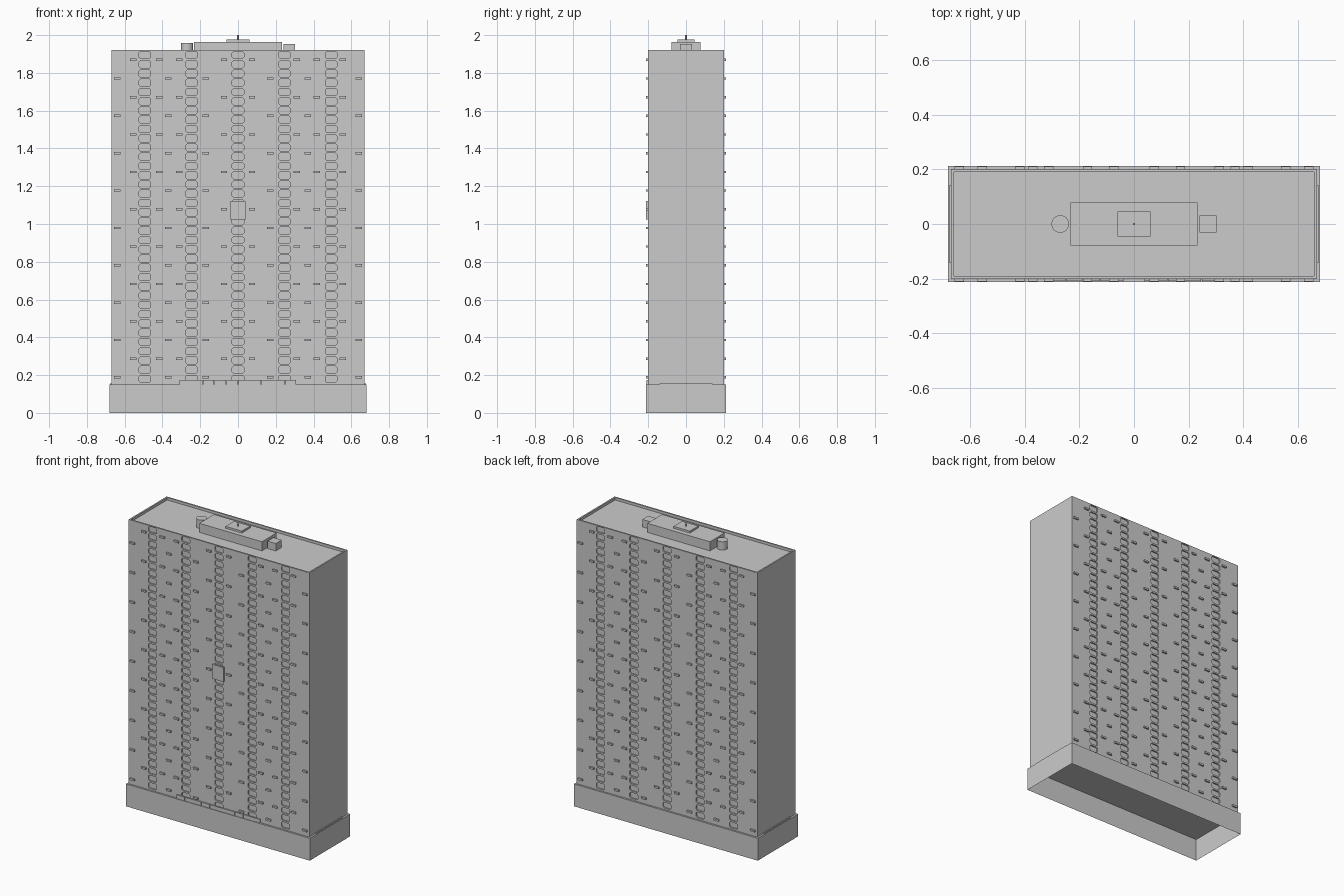
import bpy, bmesh, math
from mathutils import Vector

if "Cube" in bpy.data.objects:
    bpy.data.objects.remove(bpy.data.objects["Cube"])

HX, HY = 0.669, 0.201          # tower half width and half depth
Z0, ROOF, TOP = 0.15, 1.903, 1.92
COLS = [-0.493, -0.246, 0.0, 0.246, 0.493]
FLOORS, PITCH, FIRST = 36, 0.049, 0.18


def finish(name, bm):
    me = bpy.data.meshes.new(name)
    bm.to_mesh(me)
    bm.free()
    ob = bpy.data.objects.new(name, me)
    bpy.context.collection.objects.link(ob)
    return ob


def face(bm, pts, facing):
    f = bm.faces.new([bm.verts.new(p) for p in pts])
    f.normal_update()
    if f.normal.dot(Vector(facing)) < 0:
        f.normal_flip()


def add_box(bm, x0, x1, y0, y1, z0, z1):
    vs = bmesh.ops.create_cube(bm, size=1)["verts"]
    for v in vs:
        v.co = Vector((x1 if v.co.x > 0 else x0,
                       y1 if v.co.y > 0 else y0,
                       z1 if v.co.z > 0 else z0))
    return vs


def boxes(name, items):
    bm = bmesh.new()
    for b in items:
        add_box(bm, *b)
    return finish(name, bm)


def cylinder(name, x, y, z0, z1, r, sides, r2=None):
    bm = bmesh.new()
    vs = bmesh.ops.create_cone(bm, cap_ends=True, segments=sides, radius1=r,
                               radius2=r if r2 is None else r2, depth=z1 - z0)["verts"]
    bmesh.ops.translate(bm, verts=vs, vec=(x, y, (z0 + z1) / 2))
    return finish(name, bm)


# Podium: box open at the bottom
bm = bmesh.new()
add_box(bm, -0.681, 0.681, -0.213, 0.213, 0, Z0)
bm.normal_update()
bmesh.ops.delete(bm, geom=[f for f in bm.faces if f.normal.z < -0.5], context="FACES")
finish("podium", bm)

# Long facades with recessed eight-sided balcony openings
W, H, C, D = 0.031, 0.019, 0.008, 0.009


def facade(name, s):
    bm = bmesh.new()
    y, out = s * HY, (0, s, 0)

    def wall(x0, x1, z0, z1):
        face(bm, [(x0, y, z0), (x1, y, z0), (x1, y, z1), (x0, y, z1)], out)

    edges = [-HX] + [e for c in COLS for e in (c - W, c + W)] + [HX]
    for a, b in zip(edges[::2], edges[1::2]):
        wall(a, b, Z0, TOP)
    for c in COLS:
        z_prev = Z0
        for i in range(FLOORS):
            z = FIRST + i * PITCH
            wall(c - W, c + W, z_prev, z - H)
            z_prev = z + H
            ring = []
            for sx, sz in ((1, 1), (-1, 1), (-1, -1), (1, -1)):
                p = (c + sx * W, z + sz * (H - C))
                q = (c + sx * (W - C), z + sz * H)
                ring += [p, q] if sx * sz > 0 else [q, p]
                corner = (c + sx * W, z + sz * H)
                face(bm, [(u, y, v) for u, v in (corner, p, q)], out)
            yi = y - s * D
            face(bm, [(u, yi, v) for u, v in ring], out)
            for (u, v), (u2, v2) in zip(ring, ring[1:] + ring[:1]):
                inward = (c - (u + u2) / 2, 0, z - (v + v2) / 2)
                face(bm, [(u, y, v), (u2, y, v2), (u2, yi, v2), (u, yi, v)], inward)
        wall(c - W, c + W, z_prev, TOP)
    return finish(name, bm)


facade("front_facade", -1)
facade("back_facade", 1)

# End walls, roof deck and parapet inner faces
bm = bmesh.new()
T = 0.01
ix, iy = HX - T, HY - T
for s in (-1, 1):
    x, y = s * HX, s * HY
    face(bm, [(x, -HY, Z0), (x, HY, Z0), (x, HY, TOP), (x, -HY, TOP)], (s, 0, 0))
    face(bm, [(s * ix, -iy, ROOF), (s * ix, iy, ROOF), (s * ix, iy, TOP), (s * ix, -iy, TOP)], (-s, 0, 0))
    face(bm, [(-ix, s * iy, ROOF), (ix, s * iy, ROOF), (ix, s * iy, TOP), (-ix, s * iy, TOP)], (0, -s, 0))
    face(bm, [(x, -HY, TOP), (x, HY, TOP), (s * ix, iy, TOP), (s * ix, -iy, TOP)], (0, 0, 1))
    face(bm, [(-HX, y, TOP), (HX, y, TOP), (ix, s * iy, TOP), (-ix, s * iy, TOP)], (0, 0, 1))
face(bm, [(-ix, -iy, ROOF), (ix, -iy, ROOF), (ix, iy, ROOF), (-ix, iy, ROOF)], (0, 0, 1))
finish("end_walls_and_roof", bm)

# Air conditioner units in two alternating rows, on both long sides
row_a = [0.074, 0.312, 0.418, 0.555]
row_b = [0.17, 0.37, 0.64]
units = []
for i in range(18):
    z = 0.188 + i * 0.0989
    for x in (row_a if i % 2 else row_b):
        for sx in (-1, 1):
            cx = sx * x
            units.append((cx - 0.017, cx + 0.017, -HY - 0.01, -HY, z - 0.006, z + 0.006))
            units.append((cx - 0.017, cx + 0.017, HY, HY + 0.01, z - 0.006, z + 0.006))
boxes("air_conditioners", units)

# Front panel, low row of entrance panels, side ledges
boxes("front_panel", [(-0.04, 0.04, -0.213, -HY, 1.025, 1.122)])
boxes("entrance_panels", [(-0.31 + i * 0.062, -0.25 + i * 0.062, -0.209, -HY, Z0, 0.175)
                          for i in range(10)])
boxes("side_ledges", [(HX, 0.677, -0.14, 0.14, Z0, 0.156),
                      (-0.677, -HX, -0.14, 0.14, Z0, 0.156)])

# Roof equipment
boxes("penthouse", [(-0.232, 0.232, -0.078, 0.078, ROOF, 1.964)])
boxes("penthouse_cap", [(-0.06, 0.06, -0.045, 0.045, 1.964, 1.977)])
boxes("vent_box", [(0.24, 0.302, -0.031, 0.031, ROOF, 1.953)])
tank = cylinder("water_tank", -0.27, 0, ROOF, 1.959, 0.032, 24)
cylinder("antenna", 0, 0, 1.977, 2.0, 0.004, 8)
